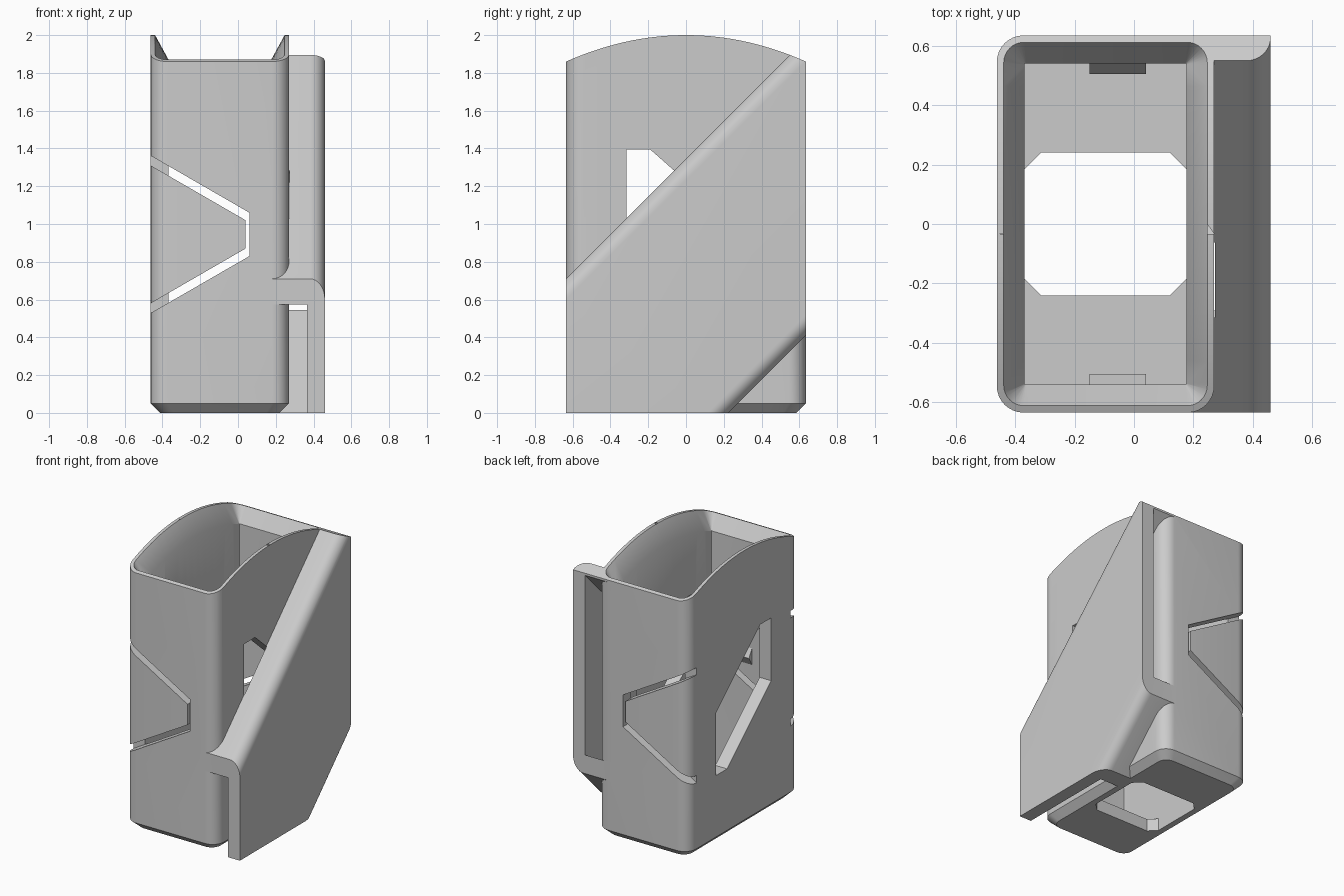
import bpy, bmesh, math
from mathutils import Vector

cube = bpy.data.objects.get("Cube")
if cube:
    bpy.data.objects.remove(cube, do_unlink=True)

# Main sizes
CX, HX, HY = -0.096, 0.366, 0.635     # body centre and half sizes
WALL, MID, FLOOR = 0.094, 0.945, 0.09

grey = bpy.data.materials.new("plain grey")
grey.use_nodes = True
COLOR = (0.6, 0.6, 0.6, 1)
grey.diffuse_color = COLOR
grey.node_tree.nodes["Principled BSDF"].inputs["Base Color"].default_value = COLOR


def arch(y):
    return 2 - 0.14 * (y / HY) ** 2


def ring(inset, radius, z, corner=8, side=14):
    """Rounded rectangle around the body centre; z is a number or function of y."""
    hx, hy = HX - inset, HY - inset
    pts = []
    for k, (sx, sy) in enumerate([(1, 1), (-1, 1), (-1, -1), (1, -1)]):
        for i in range(corner + 1):
            a = math.pi / 2 * (k + i / corner)
            pts.append((CX + sx * (hx - radius) + radius * math.cos(a),
                        sy * (hy - radius) + radius * math.sin(a)))
        if k in (1, 3):               # subdivide the long sides
            x, y0 = pts[-1]
            pts += [(x, y0 * (1 - 2 * j / side)) for j in range(1, side)]
    return [Vector((x, y, z(y) if callable(z) else z)) for x, y in pts]


def loft(name, rings):
    bm = bmesh.new()
    rows = [[bm.verts.new(p) for p in r] for r in rings]
    n = len(rows[0])
    for a, b in zip(rows, rows[1:]):
        for i in range(n):
            bm.faces.new((a[i], a[(i + 1) % n], b[(i + 1) % n], b[i]))
    bm.faces.new(rows[0][::-1])
    bm.faces.new(rows[-1])
    bmesh.ops.recalc_face_normals(bm, faces=bm.faces)
    me = bpy.data.meshes.new(name)
    bm.to_mesh(me)
    bm.free()
    ob = bpy.data.objects.new(name, me)
    bpy.context.scene.collection.objects.link(ob)
    me.materials.append(grey)
    return ob


def prism(name, pts, sweep):
    pts = [Vector(p) for p in pts]
    return loft(name, [pts, [p + Vector(sweep) for p in pts]])


def boolean(target, tool, operation):
    mod = target.modifiers.new(tool.name, "BOOLEAN")
    mod.operation, mod.object, mod.solver = operation, tool, "EXACT"
    bpy.context.view_layer.objects.active = target
    bpy.ops.object.modifier_apply(modifier=mod.name)
    bpy.data.objects.remove(tool, do_unlink=True)


# Body block with a chamfered foot
body = loft("holder_body", [ring(0.1, 0.05, -0.05), ring(0, 0.09, 0.05), ring(0, 0.09, 2.2)])

# Side clip: C section swept along the 45 degree diagonal
TOP, LOW, ARM = 1.345, -0.225, 0.135
RX, RZ, OUT = 0.08, 0.11, 0.46
turns = [math.pi / 2 * i / 8 for i in range(9)]
section = [(0.18, TOP)]
section += [(OUT - RX + RX * math.sin(a), TOP - RZ + RZ * math.cos(a)) for a in turns]
section += [(OUT - RX + RX * math.cos(a), LOW + RZ - RZ * math.sin(a)) for a in turns]
section += [(0.18, LOW), (0.18, LOW + ARM), (0.365, LOW + ARM),
            (0.365, TOP - ARM), (0.18, TOP - ARM)]
clip = prism("clip", [(x, -HY, w - HY) for x, w in section], (0, 2 * HY, 2 * HY))
boolean(body, clip, "UNION")

# Arched top and flat base
ys = [-0.8 + 1.6 * i / 48 for i in range(49)]
envelope = prism("envelope", [(-1, -0.8, 0)] + [(-1, y, arch(y)) for y in ys] + [(-1, 0.8, 0)],
                 (2, 0, 0))
boolean(body, envelope, "INTERSECT")

# Cavity with a flared rim that follows the arch
cavity = loft("cavity", [ring(WALL, 0.004, FLOOR),
                         ring(WALL, 0.004, lambda y: arch(y) - 0.13),
                         ring(0.022, 0.07, lambda y: arch(y) + 0.002),
                         ring(0.022, 0.07, 2.3)])
boolean(body, cavity, "DIFFERENCE")

# Floor opening with clipped corners
hx, hy, c = HX - WALL, 0.24, 0.055
octagon = [(hx, hy - c), (hx - c, hy), (c - hx, hy), (-hx, hy - c),
           (-hx, c - hy), (c - hx, -hy), (hx - c, -hy), (hx, c - hy)]
boolean(body, prism("floor_hole", [(CX + x, y, -0.1) for x, y in octagon], (0, 0, 0.3)),
        "DIFFERENCE")

# Slanted six-sided window through both side walls
half = [(-0.315, 0.45), (-0.19, 0.45), (0.315, 0.005)]
hexagon = half + [(-y, -z) for y, z in half]
boolean(body, prism("window", [(-0.6, y, MID + z) for y, z in hexagon], (0.873, 0, 0)),
        "DIFFERENCE")

# Slots that free a spring tongue in the front and back walls
SLOPE, END = math.tan(math.radians(30)), -0.5


def wedge(tip, height):
    return [(END, height + (tip - END) * SLOPE), (tip, height),
            (tip, -height), (END, -height - (tip - END) * SLOPE)]


slot = wedge(0.06, 0.115) + wedge(0.04, 0.075)[::-1]
for s in (-1, 1):
    cutter = prism("tongue_slot", [(x, s * 0.538, MID + z) for x, z in slot], (0, s * 0.2, 0))
    boolean(body, cutter, "DIFFERENCE")

# Catches on the inside of the tongues
parts = [body]
for s, side in ((-1, "front"), (1, "back")):
    tri = [(0.55, -0.075), (0.505, 0), (0.55, 0.075)]
    parts.append(prism(side + "_catch", [(-0.15, s * y, MID + z) for y, z in tri], (0.19, 0, 0)))

# Smooth rounded areas, keep hard edges
bpy.ops.object.select_all(action="DESELECT")
for ob in parts:
    ob.select_set(True)
bpy.context.view_layer.objects.active = body
bpy.ops.object.shade_smooth_by_angle(angle=math.radians(30))
